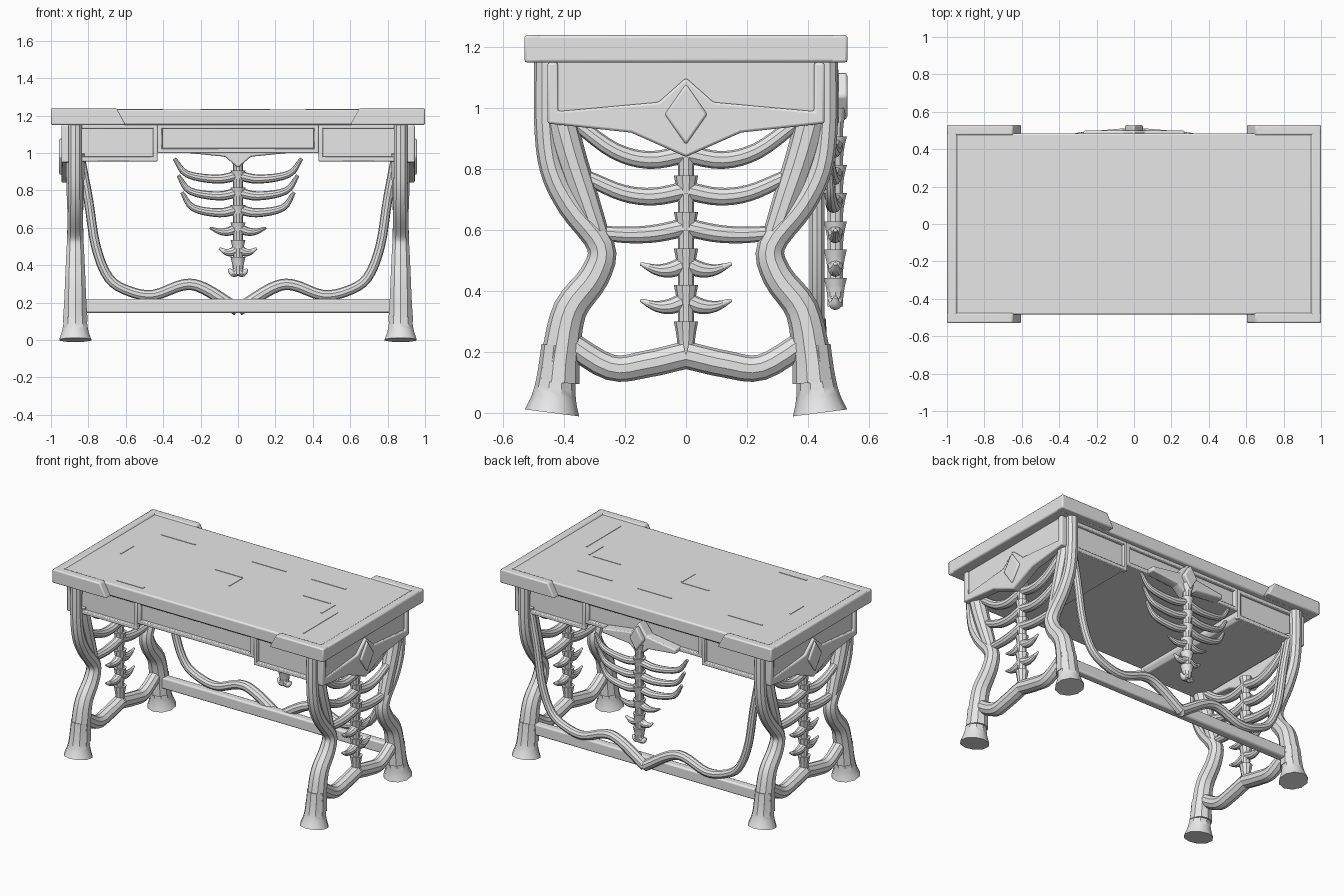
import bpy, bmesh, math
from mathutils import Vector
from mathutils.geometry import interpolate_bezier

if "Cube" in bpy.data.objects:
    bpy.data.objects.remove(bpy.data.objects["Cube"], do_unlink=True)

grey = (0.8, 0.8, 0.8, 1)
bone = bpy.data.materials.new("pale_grey")
bone.use_nodes = True
bone.diffuse_color = grey
bone.node_tree.nodes["Principled BSDF"].inputs["Base Color"].default_value = grey

TOP = 1.24
UNDERSIDE = 1.15
APRON_LOW = 0.955
APRON_HIGH = UNDERSIDE + 0.005
APRON_BACK = 0.43
STEP = 0.43
SIGNS = (-1, 1)
parts = []


def finish(name, bm, bevel=0):
    bmesh.ops.recalc_face_normals(bm, faces=bm.faces)
    mesh = bpy.data.meshes.new(name)
    bm.to_mesh(mesh)
    bm.free()
    mesh.materials.append(bone)
    obj = bpy.data.objects.new(name, mesh)
    bpy.context.scene.collection.objects.link(obj)
    if bevel:
        modifier = obj.modifiers.new("soft_edges", "BEVEL")
        modifier.width = bevel
        modifier.segments = 2
    parts.append(obj)


def skin(bm, rings):
    """Join matching rings of vertices and close both ends."""
    for first, second in zip(rings, rings[1:]):
        for k in range(len(first)):
            bm.faces.new((first[k - 1], first[k], second[k], second[k - 1]))
    bm.faces.new(rings[0])
    bm.faces.new(rings[-1])


def box(name, x, y, z, bevel=0.005):
    """Box from three (low, high) ranges."""
    bm = bmesh.new()
    bmesh.ops.create_cube(bm, size=1)
    for vert in bm.verts:
        vert.co = [low + (high - low) * (c + 0.5) for (low, high), c in zip((x, y, z), vert.co)]
    finish(name, bm, bevel)


def prism(name, outline, place, near, far, bevel=0.008):
    """Extrude a flat outline between two depths."""
    bm = bmesh.new()
    skin(bm, [[bm.verts.new(place(a, b, depth)) for a, b in outline] for depth in (near, far)])
    finish(name, bm, bevel)


def diamond(name, place, height, half_width, half_height, near, far):
    outline = [(0, height + half_height), (half_width, height),
               (0, height - half_height), (-half_width, height)]
    prism(name, outline, place, near, far)


def mirrored(peak, half, point):
    """Symmetric outline from its right half."""
    return [(0, peak)] + half + [(0, point)] + [(-a, b) for a, b in reversed(half)]


def tube(name, place, path, start, end, bow=0, sides=10):
    """Smooth limb through (across, height) points, easing from start to end radius."""
    pts = [Vector((a, b, 0)) for a, b in path]
    pts = [2 * pts[0] - pts[1]] + pts + [2 * pts[-1] - pts[-2]]
    line = []
    for p, q, r, s in zip(pts, pts[1:], pts[2:], pts[3:]):
        line += interpolate_bezier(q, q + (r - p) / 6, r - (s - q) / 6, r, 5)[:-1]
    line.append(pts[-2])
    last = len(line) - 1
    bm = bmesh.new()
    rings = []
    for i, centre in enumerate(line):
        along = (line[min(i + 1, last)] - line[max(i - 1, 0)]).normalized()
        radius = start + (end - start) * (i / last) ** 2
        ring = []
        for k in range(sides):
            angle = math.tau * k / sides
            out = math.cos(angle) * radius
            depth = math.sin(angle) * radius + bow * abs(centre.x)
            ring.append(bm.verts.new(place(centre.x - along.y * out, centre.y + along.x * out, depth)))
        rings.append(ring)
    skin(bm, rings)
    finish(name, bm)


def rib(name, place, height, reach, lift, bend, radius, tip, bow=0):
    """Bone that dips beside the spine, then lifts at its tip."""
    low = height - 0.02
    path = [(0, height), (reach / 3, low), (reach * bend, low + lift * 0.3), (reach, height + lift)]
    tube(name, place, path, radius, tip, bow)


def spine(name, place, low, high, count):
    """Stack of flared vertebrae."""
    step = (high - low) / count
    for i in range(count):
        base = low + i * step
        tube(name, place, [(0, base), (0, base + step)], 0.026, 0.04)


def side_plane(sx, sy=1):
    return lambda a, b, depth: (sx * (0.87 + depth), sy * a, b)


def back_plane(sx, y=0):
    return lambda a, b, depth: (sx * a, y + depth, b)


def span(sign, inner, outer):
    """Range on one side of the centre."""
    return sorted((sign * inner, sign * outer))


def frame(name, x, y, z, width=0.025):
    """Raised border on an apron face."""
    box(name + "_bottom", x, y, (z, z + width))
    box(name + "_top", x, y, (APRON_HIGH - width, APRON_HIGH))
    box(name + "_left", (x[1] - width, x[1]), y, (z, APRON_HIGH))
    box(name + "_right", (x[0], x[0] + width), y, (z, APRON_HIGH))


def scratch(x, y, length, width):
    """Thin worn mark on the top."""
    box("scratch", (x, x + length), (y, y + width), (TOP - 0.01, TOP - 0.004), 0)


# Table top with end rims and slanted corner blocks
box("table_top", (-0.98, 0.98), (-0.485, 0.485), (UNDERSIDE, TOP - 0.007), 0.01)
corner = [(0.6, UNDERSIDE), (0.65, TOP), (1, TOP), (1, UNDERSIDE)]
for sx in SIGNS:
    box("end_rim", span(sx, 0.945, 1), (-0.53, 0.53), (UNDERSIDE, TOP), 0.01)
    for sy in SIGNS:
        prism("corner_block", corner, back_plane(sx), sy * 0.475, sy * 0.53)

# Worn marks along and across the top
for x in (-0.75, -0.08, 0.36):
    scratch(x, 0.26, 0.25, 0.01)
for x in (-0.2, 0.45):
    scratch(x, 0.04, 0.2, 0.01)
for x in (-0.8, 0, 0.68):
    scratch(x, -0.1, 0.01, 0.14)
scratch(0.76, -0.4, 0.005, 0.36)
scratch(-0.6, -0.43, 0.2, 0.02)

# Apron: shallow middle and deeper drawer boxes
box("apron_middle", (-STEP, STEP), (-APRON_BACK, APRON_BACK), (1, APRON_HIGH))
drawer = [(STEP, APRON_HIGH), (STEP, 0.98), (0.45, APRON_LOW), (0.88, APRON_LOW), (0.88, APRON_HIGH)]
for sx in SIGNS:
    prism("drawer_box", drawer, back_plane(sx), -APRON_BACK, APRON_BACK)
for sy in SIGNS:
    face = span(sy, 0.42, 0.45)
    frame("middle_frame", (-STEP, STEP), face, 1)
    for sx in SIGNS:
        frame("drawer_frame", span(sx, STEP, 0.88), face, APRON_LOW)

leg = [(0.46, 1.16), (0.46, 0.95), (0.44, 0.8), (0.38, 0.68), (0.28, 0.55),
       (0.3, 0.45), (0.38, 0.34), (0.41, 0.2), (0.42, 0.1)]
inner_leg = [(0.42, 1), (0.38, 0.85), (0.33, 0.7), (0.275, 0.54)]
foot = [(0.415, 0.22), (0.43, 0.08), (0.44, 0)]
stretcher = [(0, 0.19), (0.13, 0.16), (0.25, 0.15), (0.4, 0.24)]
crest = mirrored(1.1, [(0.09, 1.02), (0.42, 0.99), (0.42, UNDERSIDE), (0.455, UNDERSIDE),
                       (0.455, 0.95), (0.18, 0.92)], 0.84)

# Both ends: legs, ribcage, stretcher and crested panel
for sx in SIGNS:
    plane = side_plane(sx)
    for sy in SIGNS:
        half = side_plane(sx, sy)
        tube("leg", half, leg, 0.038, 0.07)
        tube("inner_leg_strand", half, inner_leg, 0.052, 0.036)
        tube("foot", half, foot, 0.06, 0.09)
        tube("side_stretcher", half, stretcher, 0.045, 0.04)
        for i in range(5):
            height = 0.85 - 0.12 * i
            if i < 3:
                rib("side_rib", half, height, 0.36 - 0.04 * i, 0.1 - 0.06 * i, 0.65, 0.03, 0.024)
            else:
                rib("short_side_rib", half, height, 0.15, 0, 0.65, 0.028, 0.005)
    spine("side_spine", plane, 0.18, 0.9, 6)
    box("side_panel", span(sx, 0.85, 0.93), (-0.44, 0.44), (0.98, APRON_HIGH))
    prism("side_crest", crest, plane, 0.02, 0.075)
    diamond("crest_boss", plane, 0.98, 0.07, 0.1, 0.05, 0.087)

# Back beam with a winding vine over it
box("back_beam", (-0.86, 0.86), (0.375, APRON_BACK), (0.145, 0.22), 0.01)
vine = [(0.84, 0.96), (0.8, 0.75), (0.76, 0.5), (0.69, 0.33), (0.58, 0.26),
        (0.45, 0.24), (0.29, 0.295), (0.18, 0.275), (0, 0.16)]
back_y = 0.49
for sx in SIGNS:
    half = back_plane(sx, back_y)
    tube("back_vine", back_plane(sx, APRON_BACK), vine, 0.025, 0.034)
    for i in range(3):
        rib("back_rib", half, 0.88 - 0.09 * i, 0.34 - 0.02 * i, 0.09, 0.8, 0.026, 0.01, -0.06)
        rib("short_back_rib", half, 0.6 - 0.11 * i, 0.15 - 0.05 * i, 0, 0.65, 0.025, 0.006)

# Back spine hanging from a pointed crest
back = back_plane(1, back_y)
spine("back_spine", back, 0.35, 1, 7)
back_crest = mirrored(1.14, [(0.06, 1.06), (0.27, 1.03), (0.27, 1), (0.07, 0.98)], 0.92)
prism("back_crest", back_crest, back, -0.06, 0.01)
diamond("back_crest_boss", back, 1.04, 0.05, 0.08, 0, 0.04)

# Smooth shading that keeps hard edges
bpy.ops.object.select_all(action="DESELECT")
for obj in parts:
    obj.select_set(True)
bpy.context.view_layer.objects.active = parts[0]
bpy.ops.object.shade_smooth_by_angle(angle=math.radians(35))
